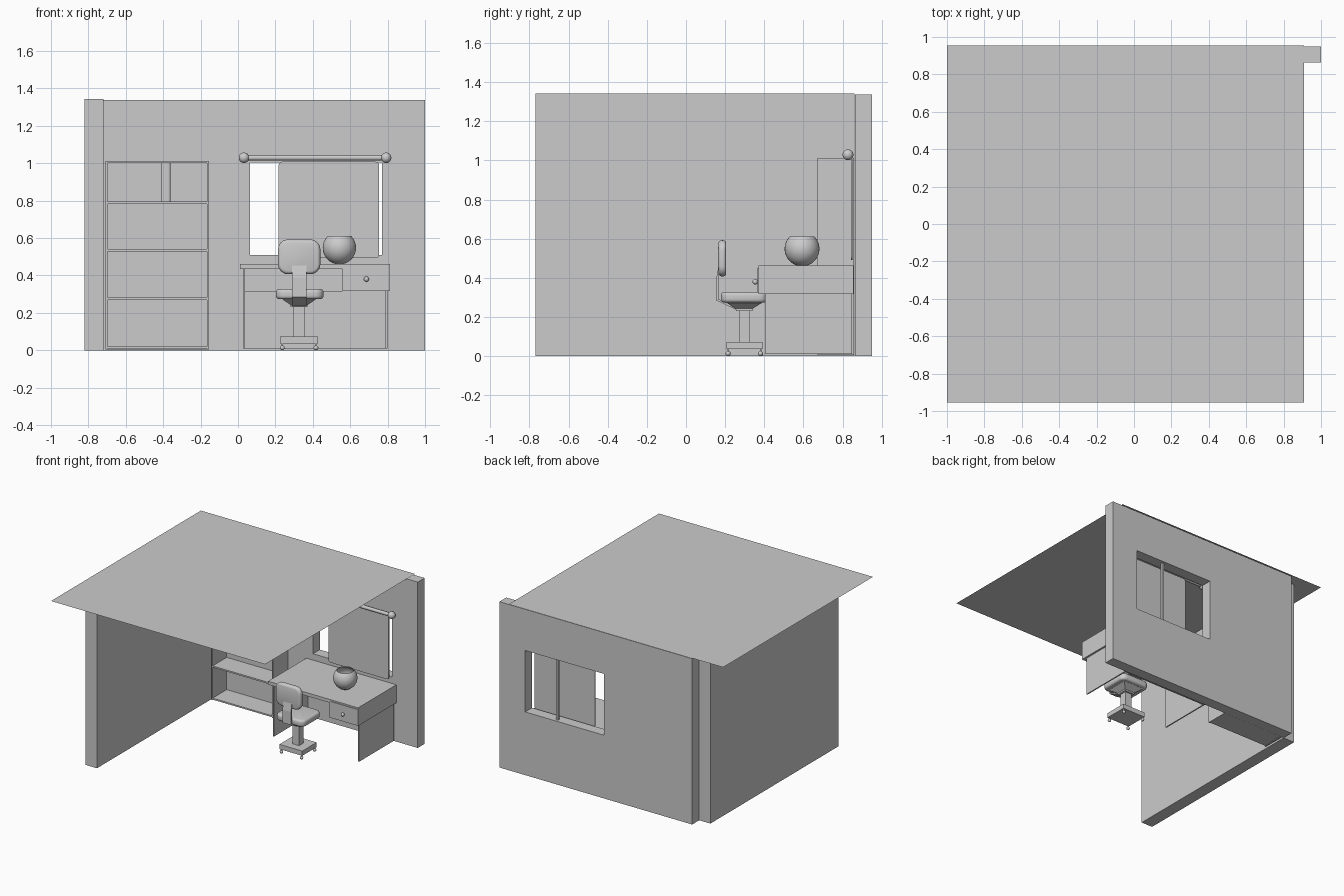
import bpy, bmesh, math
from mathutils import Matrix, Vector

if "Cube" in bpy.data.objects:
    bpy.data.objects.remove(bpy.data.objects["Cube"])

grey = bpy.data.materials.new("plain grey")
grey.diffuse_color = (0.6, 0.6, 0.6, 1)
grey.use_nodes = True
grey.node_tree.nodes["Principled BSDF"].inputs["Base Color"].default_value = grey.diffuse_color


def finish(name, bm, smooth=False):
    bmesh.ops.recalc_face_normals(bm, faces=bm.faces)
    me = bpy.data.meshes.new(name)
    bm.to_mesh(me)
    bm.free()
    me.materials.append(grey)
    ob = bpy.data.objects.new(name, me)
    bpy.context.collection.objects.link(ob)
    if smooth:
        bpy.ops.object.select_all(action='DESELECT')
        ob.select_set(True)
        bpy.context.view_layer.objects.active = ob
        bpy.ops.object.shade_smooth_by_angle(angle=math.radians(35))
    return ob


def add_box(bm, x0, x1, y0, y1, z0, z1):
    m = Matrix.Translation(((x0 + x1) / 2, (y0 + y1) / 2, (z0 + z1) / 2)) @ \
        Matrix.Diagonal((x1 - x0, y1 - y0, z1 - z0, 1))
    bmesh.ops.create_cube(bm, size=1, matrix=m)


def boxes(name, *dims):
    bm = bmesh.new()
    for d in dims:
        add_box(bm, *d)
    return finish(name, bm)


def rounded(name, dims, axis, r_corner, r_edge=0, bend=0):
    """Box with big corner radius along one axis and a small rim radius."""
    bm = bmesh.new()
    add_box(bm, *dims)
    side = [e for e in bm.edges
            if abs((e.verts[0].co - e.verts[1].co).normalized()[axis]) > 0.9]
    bmesh.ops.bevel(bm, geom=side, offset=r_corner, segments=6, profile=0.5, affect='EDGES')
    if r_edge:
        rim = [e for e in bm.edges
               if abs((e.verts[0].co - e.verts[1].co).normalized()[axis]) < 0.1]
        bmesh.ops.bevel(bm, geom=rim, offset=r_edge, segments=4, profile=0.5, affect='EDGES')
    return finish(name, bm, True)


def ball(name, x, y, z, r, seg=20):
    bm = bmesh.new()
    bmesh.ops.create_uvsphere(bm, u_segments=seg, v_segments=seg // 2, radius=r,
                              matrix=Matrix.Translation((x, y, z)))
    return finish(name, bm, True)


def loft(name, sections):
    """Join horizontal rectangles (x0, x1, y0, y1, z) into a closed solid."""
    bm = bmesh.new()
    rings = [[bm.verts.new(p) for p in ((a, c, z), (b, c, z), (b, d, z), (a, d, z))]
             for a, b, c, d, z in sections]
    for lo, hi in zip(rings, rings[1:]):
        for i in range(4):
            j = (i + 1) % 4
            bm.faces.new((lo[i], lo[j], hi[j], hi[i]))
    bm.faces.new(rings[0])
    bm.faces.new(rings[-1])
    return finish(name, bm)


# Room shell
boxes("left_wall", (-0.82, -0.72, -0.77, 0.86, 0, 1.343))
WX0, WX1, WZ0, WZ1 = 0.065, 0.77, 0.51, 1.005
bm = bmesh.new()
xs, zs = (-0.72, WX0, WX1, 1.0), (0, WZ0, WZ1, 1.338)
grid = {(i, k, y): bm.verts.new((xs[i], y, zs[k]))
        for i in range(4) for k in range(4) for y in (0.863, 0.95)}
for i in range(3):
    for k in range(3):
        if (i, k) != (1, 1):
            for y in (0.863, 0.95):
                bm.faces.new([grid[p + (y,)] for p in
                              ((i, k), (i + 1, k), (i + 1, k + 1), (i, k + 1))])
for e in [e for e in bm.edges if len(e.link_faces) == 1 and e.verts[0].co.y < 0.9]:
    a, b = e.verts
    mate = [next(v for v in bm.verts if (v.co - s.co - Vector((0, 0.087, 0))).length < 1e-4)
            for s in (b, a)]
    bm.faces.new((a, b, *mate))
finish("back_wall", bm)

bm = bmesh.new()
bm.faces.new([bm.verts.new(p) for p in
              ((-1, -0.955, 1.345), (0.91, -0.955, 1.345), (0.91, 0.955, 1.345), (-1, 0.955, 1.345))])
finish("ceiling", bm)

# Window bar, shade and curtain rod
boxes("window_bar", (0.49, 0.51, 0.91, 0.93, WZ0, WZ1))
rounded("window_shade", (0.217, 0.755, 0.843, 0.85, 0.492, 1.008), 1, 0.02)
bm = bmesh.new()
bmesh.ops.create_cone(bm, cap_ends=True, segments=20, radius1=0.014, radius2=0.014, depth=0.76,
                      matrix=Matrix.Translation((0.412, 0.828, 1.029)) @ Matrix.Rotation(math.pi / 2, 4, 'Y'))
finish("curtain_rod", bm, True)
for side, x in (("left", 0.032), ("right", 0.792)):
    ball("rod_end_" + side, x, 0.828, 1.029, 0.028)

# Bookshelf
SY0, SY1 = 0.672, 0.858
boxes("bookshelf",
      (-0.708, -0.697, SY0, SY1, 0.005, 1.013),
      (-0.167, -0.156, SY0, SY1, 0.005, 1.013),
      (-0.697, -0.167, SY1 - 0.006, SY1, 0.005, 1.013),
      *[(-0.697, -0.167, SY0, SY1 - 0.006, z - 0.006, z + 0.006)
        for z in (0.015, 0.275, 0.535, 0.788, 1.007)])
rounded("book", (-0.413, -0.361, 0.69, 0.83, 0.794, 1.0), 2, 0.012)

# Desk
boxes("desk_top", (0.01, 0.558, 0.37, 0.857, 0.435, 0.462))
boxes("drawer_box", (0.558, 0.813, 0.37, 0.857, 0.316, 0.462))
boxes("drawer_front", (0.566, 0.805, 0.365, 0.37, 0.324, 0.45))
boxes("desk_legs",
      (0.028, 0.038, 0.405, 0.848, 0.01, 0.435),
      (0.788, 0.798, 0.405, 0.848, 0.01, 0.316),
      (0.038, 0.788, 0.838, 0.848, 0.01, 0.316))
ball("drawer_knob", 0.686, 0.354, 0.38, 0.014, 16)

# Bowl on the desk, lathed with an open top and hollow inside
bm = bmesh.new()
R, RI, n = 0.089, 0.083, 14
outer = [(R * math.sin(t), 0.548 - R * math.cos(t))
         for t in [0.28 + (2.35 - 0.28) * i / n for i in range(n + 1)]]
inner = [(RI * math.sin(t), 0.548 - RI * math.cos(t))
         for t in [2.35 - 2.35 * i / n for i in range(n + 1)]]
profile = [(0, outer[0][1])] + outer + [(0.067, 0.606), (0.06, 0.607)] + inner
pv = [bm.verts.new((max(r, 0) + 0.542, 0.593, z)) for r, z in profile]
pe = [bm.edges.new(p) for p in zip(pv, pv[1:])]
bmesh.ops.spin(bm, geom=pv + pe, cent=(0.542, 0.593, 0), axis=(0, 0, 1),
               angle=2 * math.pi, steps=32)
bmesh.ops.remove_doubles(bm, verts=bm.verts, dist=1e-4)
finish("bowl", bm, True)

# Office chair
CX, CY = 0.327, 0.298
rounded("seat", (0.203, 0.457, 0.178, 0.418, 0.273, 0.328), 2, 0.045, 0.018)
loft("seat_mount", [(CX - 0.045, CX + 0.045, 0.255, 0.34, 0.23),
                    (CX - 0.045, CX + 0.045, 0.255, 0.34, 0.242),
                    (CX - 0.09, CX + 0.09, 0.208, 0.388, 0.272),
                    (CX - 0.09, CX + 0.09, 0.208, 0.388, 0.28)])
boxes("post", (CX - 0.03, CX + 0.03, CY - 0.028, CY + 0.028, 0.07, 0.232))
boxes("chair_base", (0.225, 0.429, 0.206, 0.39, 0.035, 0.073))
for i, (sx, sy) in enumerate(((-1, -1), (1, -1), (1, 1), (-1, 1))):
    x, y = CX + sx * 0.09, CY + sy * 0.083
    ball("caster_%d" % (i + 1), x, y, 0.013, 0.013, 12)
    boxes("caster_stem_%d" % (i + 1), (x - 0.004, x + 0.004, y - 0.004, y + 0.004, 0.015, 0.037))

# Curved backrest
back = rounded("backrest", (0.213, 0.441, 0.165, 0.205, 0.407, 0.592), 1, 0.05, 0.017)
for v in back.data.vertices:
    u, w = (v.co.x - CX) / 0.114, (v.co.z - 0.5) / 0.093
    v.co.y += 0.006 * u * u - 0.006 * (1 - w * w)
    v.co.x = CX + (v.co.x - CX) * (1 - 0.04 * w * w)

# Bent strip that holds the backrest
bm = bmesh.new()
path = ((0.166, 0.46), (0.154, 0.39), (0.154, 0.285), (0.262, 0.234))
inside = ((0.176, 0.46), (0.166, 0.39), (0.166, 0.291), (0.262, 0.246))
sides = [[[bm.verts.new((x, y, z)) for y, z in line] for line in (path, inside)]
         for x in (CX - 0.038, CX + 0.038)]
(lo, li), (ro, ri) = sides
for i in range(3):
    for a, b in ((lo, li), (li, ri), (ri, ro), (ro, lo)):
        bm.faces.new((a[i], a[i + 1], b[i + 1], b[i]))
for i in (0, 3):
    bm.faces.new((lo[i], li[i], ri[i], ro[i]))
finish("backrest_support", bm)
